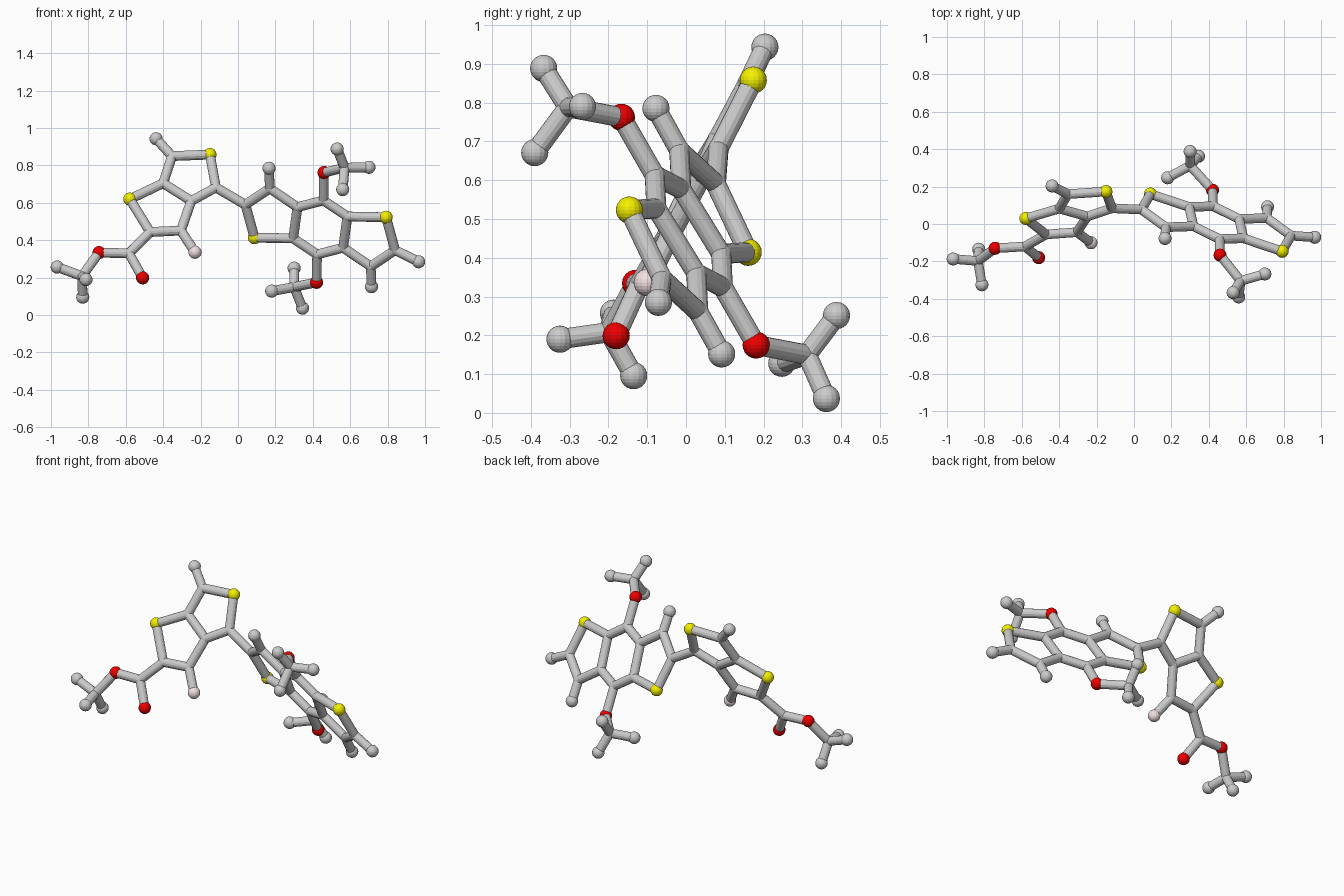
import bpy, bmesh
from mathutils import Vector, Matrix

if "Cube" in bpy.data.objects:
    bpy.data.objects.remove(bpy.data.objects["Cube"])

BALL, ROD = 0.035, 0.026


def material(name, rgb):
    m = bpy.data.materials.new(name)
    m.diffuse_color = (*rgb, 1)
    m.use_nodes = True
    m.node_tree.nodes["Principled BSDF"].inputs["Base Color"].default_value = m.diffuse_color
    return m


RED = material("oxygen_red", (0.85, 0.0, 0.0))
YELLOW = material("sulfur_yellow", (0.9, 0.87, 0.0))
PINK = material("fluorine_pink", (0.9, 0.75, 0.76))

atoms = {}


# the two fused ring systems are flat, so depth follows from x and z
def core(x, z):
    return Vector((x, 0.426 - 0.347 * x - 0.568 * z, z))


def wing(x, z):
    return Vector((x, -0.2625 + 0.0485 * x + 0.5166 * z, z))


# right ring system: half the atoms, the rest by point inversion
CENTRE = core(0.44, 0.4685)
for n, x, z in [("link", 0.04, 0.59), ("b", 0.17, 0.677), ("c", 0.318, 0.577),
                ("S", 0.088, 0.414), ("e", 0.295, 0.41), ("f", 0.457, 0.613),
                ("O", 0.46, 0.762), ("Hb", 0.166, 0.785)]:
    p = core(x, z)
    atoms["R" + n] = p
    atoms["I" + n] = 2 * CENTRE - p
atoms["IH"] = core(0.966, 0.285)

# left ring system
for n, x, z in [("link", -0.118, 0.682), ("S1", -0.15, 0.858), ("h", -0.353, 0.85),
                ("H", -0.438, 0.943), ("m", -0.40, 0.705), ("S2", -0.578, 0.62),
                ("n", -0.47, 0.444), ("p", -0.305, 0.452), ("q", -0.25, 0.61),
                ("F", -0.23, 0.336), ("acid", -0.583, 0.33)]:
    atoms["L" + n] = wing(x, z)

# ester and methyl ends
for n, *p in [("LOd", -0.51, -0.18, 0.199), ("LO", -0.743, -0.13, 0.334),
              ("LMe", -0.834, -0.198, 0.208), ("LMe1", -0.967, -0.187, 0.257),
              ("LMe2", -0.83, -0.135, 0.096), ("LMe3", -0.813, -0.325, 0.19),
              ("RMe", 0.57, -0.304, 0.788), ("RMe1", 0.53, -0.367, 0.888),
              ("RMe2", 0.70, -0.267, 0.79), ("RMe3", 0.56, -0.39, 0.671),
              ("IMe", 0.30, 0.312, 0.15), ("IMe1", 0.30, 0.388, 0.251),
              ("IMe2", 0.18, 0.247, 0.128), ("IMe3", 0.345, 0.362, 0.037)]:
    atoms[n] = Vector(p)

half = "link-b b-c c-e e-S S-link c-f f-O b-Hb O-Me Me-Me1 Me-Me2 Me-Me3"
right_bonds = [tuple(s + a for a in b.split("-")) for s in "RI" for b in half.split()]
right_bonds += [("Rf", "Ie"), ("If", "Re"), ("Ilink", "IH")]
left = ("link-S1 S1-h h-H h-m m-q q-link m-S2 S2-n n-p p-q p-F n-acid "
        "acid-Od acid-O O-Me Me-Me1 Me-Me2 Me-Me3")
left_bonds = [tuple("L" + a for a in b.split("-")) for b in left.split()]


def finish(bm, name, mat=None):
    me = bpy.data.meshes.new(name)
    bm.to_mesh(me)
    bm.free()
    if mat:
        me.materials.append(mat)
    bpy.context.collection.objects.link(bpy.data.objects.new(name, me))


def add_ball(bm, p, r):
    bmesh.ops.create_uvsphere(bm, u_segments=16, v_segments=12, radius=r,
                              matrix=Matrix.Translation(p))


def rods(name, bonds):
    bm = bmesh.new()
    for a, b in bonds:
        p, q = atoms[a], atoms[b]
        d = q - p
        m = Matrix.Translation((p + q) / 2) @ d.to_track_quat("Z", "Y").to_matrix().to_4x4()
        bmesh.ops.create_cone(bm, cap_ends=True, segments=14, radius1=ROD,
                              radius2=ROD, depth=d.length, matrix=m)
    finish(bm, name)


def balls(name, keys, r, mat=None):
    bm = bmesh.new()
    for k in keys:
        add_ball(bm, atoms[k], r)
    finish(bm, name, mat)


# connecting rods
rods("right_ring_rods", right_bonds)
rods("left_ring_rods", left_bonds)
rods("bridge_rod", [("Llink", "Rlink")])

# coloured balls
oxygen = ["RO", "IO", "LO", "LOd"]
sulfur = ["RS", "IS", "LS1", "LS2"]
balls("oxygen_balls", oxygen, BALL, RED)
balls("sulfur_balls", sulfur, BALL, YELLOW)
balls("fluorine_ball", ["LF"], BALL, PINK)

# grey end balls and the small rounded joints where rods meet
ends = ["RHb", "IHb", "IH", "LH"] + [s + "Me" + i for s in "RIL" for i in "123"]
balls("end_balls", ends, BALL)
taken = set(oxygen + sulfur + ends + ["LF"])
balls("rod_joints", [k for k in atoms if k not in taken], ROD * 1.04)
